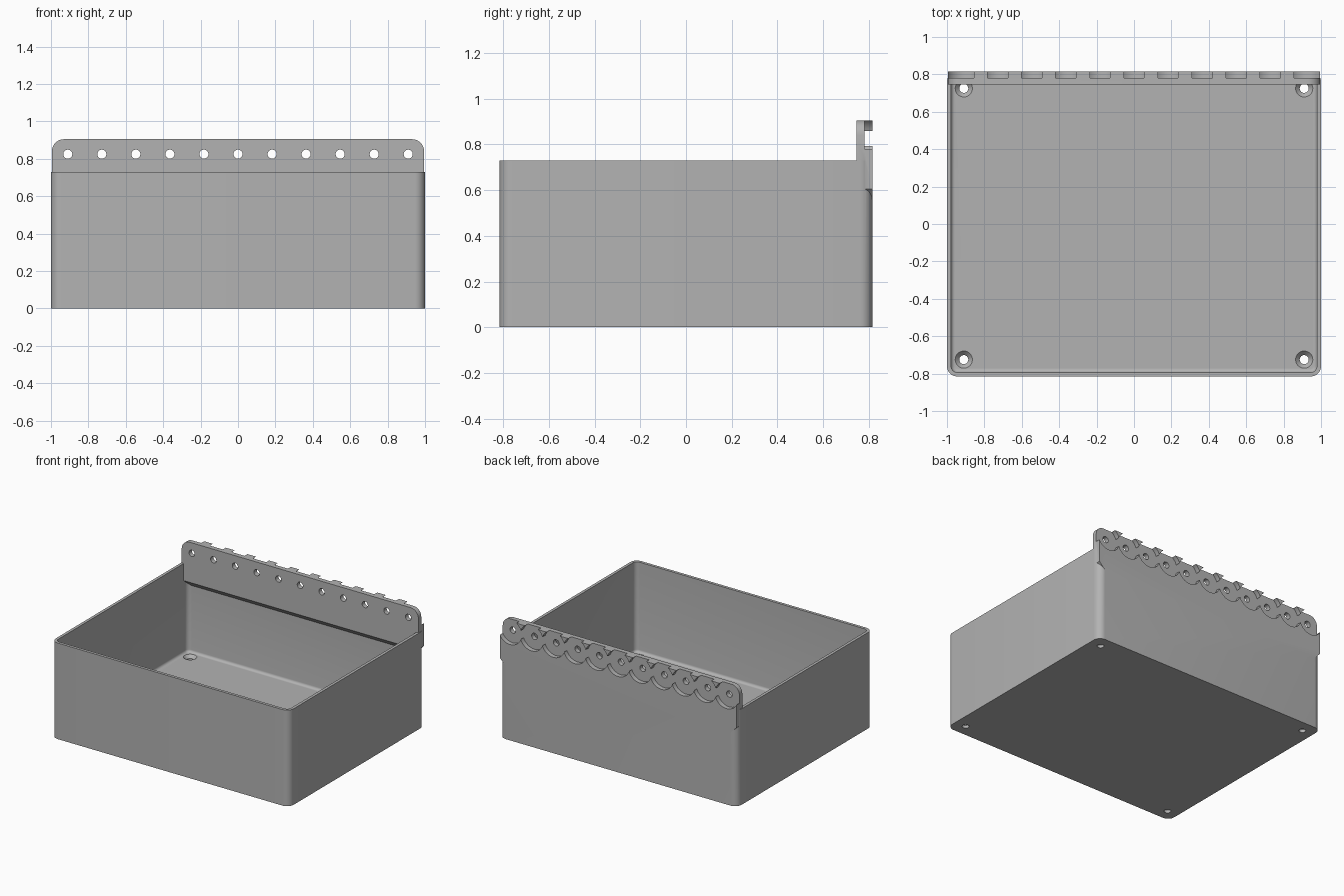
import bpy, bmesh, math
from mathutils import Matrix, Vector

cube = bpy.data.objects.get("Cube")
if cube:
    bpy.data.objects.remove(cube, do_unlink=True)

grey = bpy.data.materials.new("mid grey")
grey.use_nodes = True
grey.diffuse_color = (0.45, 0.45, 0.45, 1)
grey.node_tree.nodes["Principled BSDF"].inputs["Base Color"].default_value = grey.diffuse_color

HX, HY, TOP = 1.0, 0.815, 0.73      # tray half sizes and rim height
WALL, FLOOR = 0.022, 0.045
PLATE_Y, RECESS_Y = 0.745, 0.78     # plate front, recess depth
PITCH, HOLE_Z = 0.182, 0.825


def make(name, bm):
    bmesh.ops.recalc_face_normals(bm, faces=bm.faces)
    mesh = bpy.data.meshes.new(name)
    bm.to_mesh(mesh)
    bm.free()
    mesh.materials.append(grey)
    ob = bpy.data.objects.new(name, mesh)
    bpy.context.collection.objects.link(ob)
    return ob


def extrude(name, points, depth):
    """Prism from a closed outline of 3D points pushed along depth."""
    bm = bmesh.new()
    face = bm.faces.new([bm.verts.new(p) for p in points])
    new = bmesh.ops.extrude_face_region(bm, geom=[face])["geom"]
    verts = [g for g in new if isinstance(g, bmesh.types.BMVert)]
    bmesh.ops.translate(bm, verts=verts, vec=Vector(depth))
    return make(name, bm)


def arc(cx, cy, r, start, steps=8):
    return [(cx + r * math.cos(a), cy + r * math.sin(a))
            for a in (math.radians(start + 90 * i / steps) for i in range(steps + 1))]


def rounded_rect(hx, hy, r):
    return (arc(hx - r, hy - r, r, 0) + arc(r - hx, hy - r, r, 90)
            + arc(r - hx, r - hy, r, 180) + arc(hx - r, r - hy, r, 270))


def cone(name, r1, r2, depth, centre, along_y=False):
    bm = bmesh.new()
    turn = Matrix.Rotation(math.radians(90), 4, 'X') if along_y else Matrix()
    bmesh.ops.create_cone(bm, cap_ends=True, segments=40, radius1=r1, radius2=r2,
                          depth=depth, matrix=Matrix.Translation(centre) @ turn)
    return make(name, bm)


def boolean(ob, other, operation):
    other.hide_render = True
    mod = ob.modifiers.new(operation, 'BOOLEAN')
    mod.operation, mod.object, mod.solver = operation, other, 'EXACT'
    bpy.context.view_layer.objects.active = ob
    bpy.ops.object.modifier_apply(modifier=mod.name)
    bpy.data.objects.remove(other, do_unlink=True)


# Open tray with rounded corners and a coved floor
tray = extrude("storage_tray", [(x, y, 0) for x, y in rounded_rect(HX, HY, 0.055)], (0, 0, TOP))
bm = bmesh.new()
rings = []
for i in range(6):
    a = math.radians(90 * i / 5)
    inset = WALL + 0.02 * (1 - math.sin(a))
    z = FLOOR + 0.02 * (1 - math.cos(a))
    rings.append([bm.verts.new((x, y, z)) for x, y in
                  rounded_rect(HX - inset, HY - inset, 0.055 - inset)])
rings.append([bm.verts.new((v.co.x, v.co.y, 1)) for v in rings[-1]])
for low, high in zip(rings, rings[1:]):
    for i in range(len(low)):
        j = (i + 1) % len(low)
        bm.faces.new((low[i], low[j], high[j], high[i]))
bm.faces.new(rings[0])
bm.faces.new(rings[-1])
boolean(tray, make("cavity_cutter", bm), 'DIFFERENCE')

# Countersunk screw holes in the floor
for x in (-0.91, 0.91):
    for y in (-0.725, 0.725):
        boolean(tray, cone("screw_hole", 0.024, 0.024, 0.3, (x, y, 0)), 'DIFFERENCE')
        boolean(tray, cone("countersink", 0.024, 0.047, 0.024, (x, y, FLOOR - 0.011)), 'DIFFERENCE')

# Back mounting plate: rounded top corners, sloped lower corners
EX, PZ = 0.995, 0.905
outline = (arc(EX - 0.065, PZ - 0.065, 0.065, 0) + arc(0.065 - EX, PZ - 0.065, 0.065, 90)
           + [(-EX, 0.605), (-EX + 0.05, 0.555), (EX - 0.05, 0.555), (EX, 0.605)])
plate = extrude("mounting_plate", [(x, PLATE_Y, z) for x, z in outline], (0, HY - PLATE_Y, 0))
wedge = [(-2, 0.725, 0.62), (-2, 0.8, 0.545), (-2, 0.725, 0.5)]
boolean(plate, extrude("slope_cutter", wedge, (4, 0, 0)), 'DIFFERENCE')

boolean(tray, plate, 'UNION')

# Row of round recesses with through holes along the plate
for i in range(-5, 6):
    x = i * PITCH
    boolean(tray, cone("recess", 0.097, 0.097, 0.1, (x, RECESS_Y + 0.05, HOLE_Z), True), 'DIFFERENCE')
    boolean(tray, cone("peg_hole", 0.024, 0.024, 0.3, (x, RECESS_Y, HOLE_Z), True), 'DIFFERENCE')

bpy.ops.object.select_all(action='DESELECT')
tray.select_set(True)
bpy.context.view_layer.objects.active = tray
bpy.ops.object.shade_smooth_by_angle(angle=math.radians(30))
